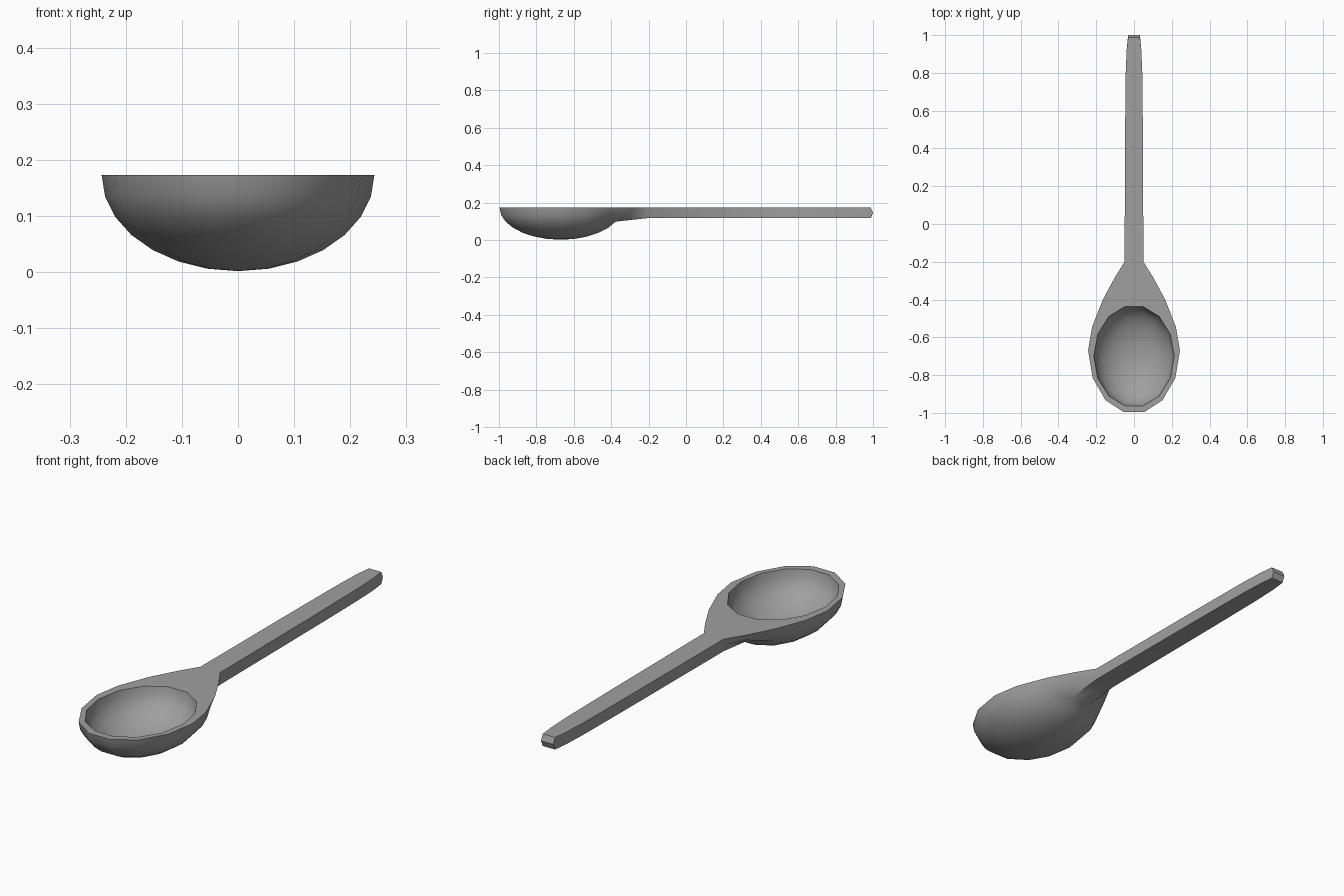
import bpy, bmesh
from math import sin, cos, pi, radians

cube = bpy.data.objects.get("Cube")
if cube:
    bpy.data.objects.remove(cube)

SIDES = 14
STEP = 2 * pi / SIDES
TOP = 0.173
bm = bmesh.new()


def half_bowl(cy, rx, ry, depth):
    """Rings of a half ellipsoid from the rim down, plus its lowest point."""
    rings = []
    for k in range(7):
        r, z = cos(k * STEP / 2), TOP - depth * sin(k * STEP / 2)
        rings.append([bm.verts.new((rx * r * sin((i + .5) * STEP),
                                    cy - ry * r * cos((i + .5) * STEP), z))
                      for i in range(SIDES)])
    return rings, bm.verts.new((0, cy, TOP - depth))


def bridge(a, b, skip=()):
    n = len(a)
    for i in range(n):
        if i not in skip:
            j = (i + 1) % n
            bm.faces.new((a[i], a[j], b[j], b[i]))


def close(ring, pole):
    for i in range(SIDES):
        bm.faces.new((ring[i], ring[(i + 1) % SIDES], pole))


# Outer and inner bowl; the outer back is left open for the neck
outer, low = half_bowl(-0.67, 0.243, 0.335, 0.171)
inner, floor = half_bowl(-0.70, 0.213, 0.27, 0.155)
for k in range(6):
    bridge(outer[k], outer[k + 1], skip=(6,) if k < 2 else ())
    bridge(inner[k], inner[k + 1])
close(outer[6], low)
close(inner[6], floor)
bridge(outer[0], inner[0])

# Draw the back of the rim out into the neck
for k, i, x, y in ((0, 4, .222, -.545), (0, 5, .165, -.40), (0, 6, .10, -.28),
                   (1, 5, .15, -.405), (1, 6, .082, -.31)):
    for s, n in ((1, i), (-1, SIDES - 1 - i)):
        outer[k][n].co.x, outer[k][n].co.y = s * x, y

# Handle: six-point sections along its length
section = [outer[k][6] for k in (0, 1, 2)] + [outer[k][7] for k in (2, 1, 0)]
for y, w, bulge in ((-.2, .05, 0), (.5, .047, 0), (.8, .044, 0),
                    (.92, .039, 0), (.988, .031, .012)):
    pts = [(w, y, TOP), (w, y + bulge, .146), (w, y, .118)]
    pts += [(-px, py, pz) for px, py, pz in reversed(pts)]
    new = [bm.verts.new(p) for p in pts]
    bridge(section, new)
    section = new
for i in (0, 1):
    bm.faces.new((section[i], section[i + 1], section[4 - i], section[5 - i]))

bmesh.ops.recalc_face_normals(bm, faces=bm.faces)
mesh = bpy.data.meshes.new("spoon")
bm.to_mesh(mesh)
bm.free()
spoon = bpy.data.objects.new("spoon", mesh)
bpy.context.collection.objects.link(spoon)

# Plain grey material
grey = bpy.data.materials.new("grey")
grey.use_nodes = True
colour = (0.35, 0.35, 0.35, 1)
grey.diffuse_color = colour
grey.node_tree.nodes["Principled BSDF"].inputs["Base Color"].default_value = colour
mesh.materials.append(grey)

bpy.ops.object.select_all(action='DESELECT')
spoon.select_set(True)
bpy.context.view_layer.objects.active = spoon
bpy.ops.object.shade_smooth_by_angle(angle=radians(40))
